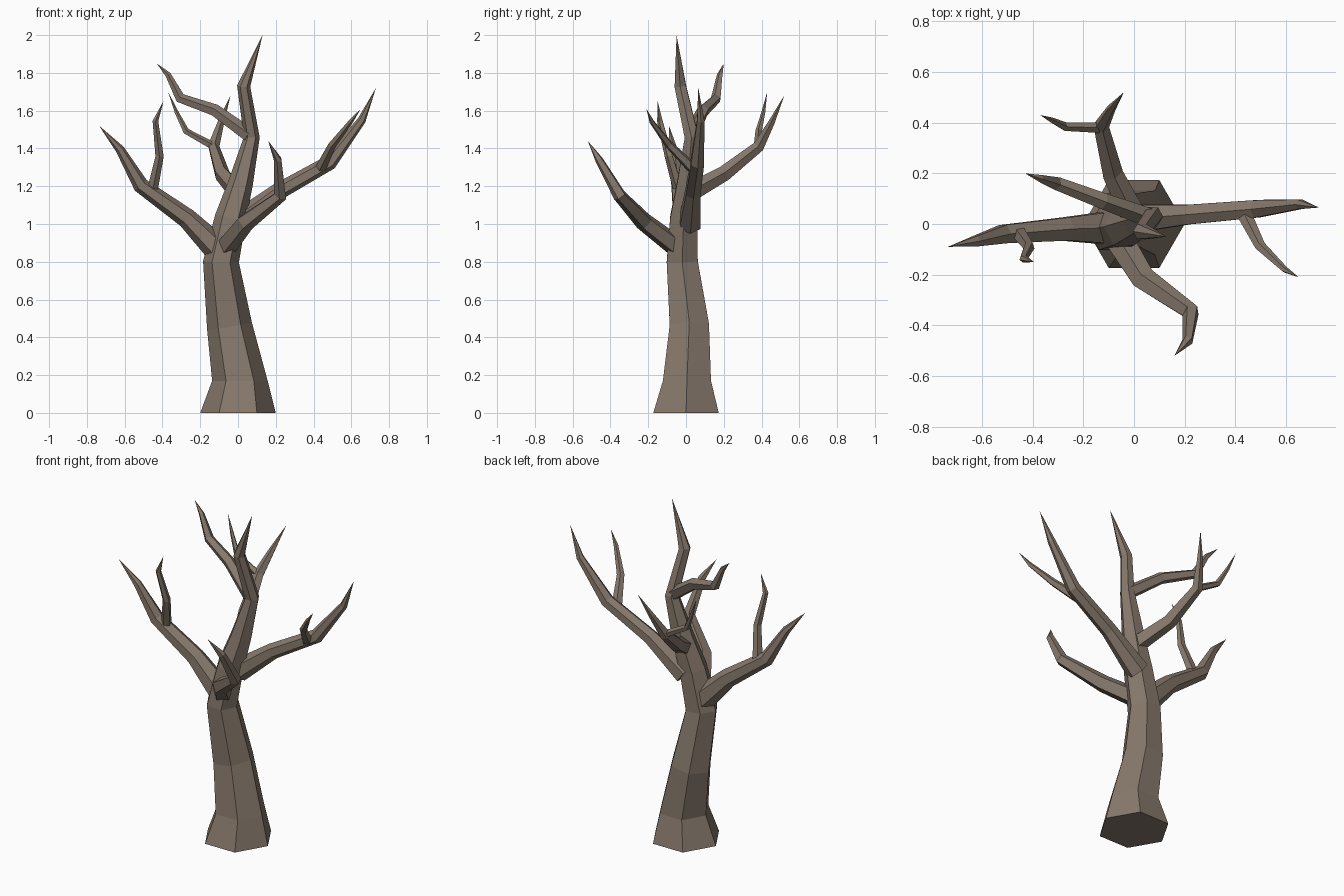
import bpy, bmesh, math
from mathutils import Vector

bark = bpy.data.materials.new("bark")
bark.diffuse_color = (0.24, 0.19, 0.15, 1)


def limb(name, sides, path):
    """Faceted tapering tube through (x, y, z, radius) points, ending in a point."""
    pts = [Vector(p[:3]) for p in path]
    bm = bmesh.new()
    u = Vector((1, 0, 0)) if name == "trunk" else Vector((0, 0, 1))
    rings = []
    for i, p in enumerate(pts[:-1]):
        a = (pts[i + 1] - p).normalized()
        b = (p - pts[i - 1]).normalized() if i else a
        t = (a + b).normalized()
        if name == "trunk" and i < 2:
            t = Vector((0, 0, 1))       # level rings at the ground
        u = (u - t * u.dot(t)).normalized()
        v = t.cross(u)
        r = path[i][3]
        rings.append([bm.verts.new(p + r * (u * math.cos(k) + v * math.sin(k)))
                      for k in (2 * math.pi * j / sides for j in range(sides))])
    tip = bm.verts.new(pts[-1])
    bm.faces.new(rings[0][::-1])
    for j in range(sides):
        k = (j + 1) % sides
        for lo, hi in zip(rings, rings[1:]):
            bm.faces.new((lo[j], lo[k], hi[k], hi[j]))
        bm.faces.new((rings[-1][j], rings[-1][k], tip))
    bmesh.ops.recalc_face_normals(bm, faces=bm.faces)
    me = bpy.data.meshes.new(name)
    bm.to_mesh(me)
    bm.free()
    me.materials.append(bark)
    bpy.context.collection.objects.link(bpy.data.objects.new(name, me))


# Trunk, bending up to the highest tip
limb("trunk", 6, [
    (0, 0, 0, .20), (.01, .005, .17, .147), (-.045, .018, .46, .12),
    (-.09, -.02, .80, .095), (-.04, -.012, 1.03, .083), (.015, .01, 1.22, .065),
    (.073, .03, 1.46, .042), (.03, -.03, 1.73, .035), (.13, -.05, 2.0, 0)])

# Main branches
limb("left_branch", 6, [
    (-.09, -.015, .85, .075), (-.27, -.02, 1.03, .053), (-.515, -.04, 1.205, .042),
    (-.625, -.068, 1.395, .024), (-.735, -.09, 1.52, 0)])
limb("right_branch", 6, [
    (-.01, .02, 1.0, .065), (.21, .037, 1.17, .045), (.485, .06, 1.325, .04),
    (.655, .078, 1.55, .022), (.73, .065, 1.72, 0)])
limb("front_branch", 5, [
    (-.065, -.05, .88, .058), (.04, -.22, 1.01, .05), (.225, -.35, 1.15, .036),
    (.212, -.46, 1.34, .022), (.16, -.52, 1.44, 0)])
limb("back_branch", 5, [
    (0, .03, 1.17, .052), (-.085, .2, 1.265, .043), (-.13, .385, 1.41, .032),
    (-.09, .455, 1.54, .018), (-.04, .52, 1.68, 0)])
limb("upper_branch", 5, [
    (.06, .025, 1.47, .04), (-.12, .09, 1.6, .034), (-.305, .16, 1.665, .028),
    (-.37, .18, 1.79, .016), (-.43, .2, 1.85, 0)])

# Thin twigs
limb("left_twig", 5, [
    (-.455, -.035, 1.17, .03), (-.415, -.09, 1.36, .023),
    (-.437, -.137, 1.545, .016), (-.395, -.15, 1.65, 0)])
limb("right_twig", 5, [
    (.44, .03, 1.30, .03), (.5, -.09, 1.42, .022),
    (.595, -.18, 1.54, .013), (.65, -.21, 1.61, 0)])
limb("back_twig", 5, [
    (-.13, .38, 1.41, .022), (-.275, .385, 1.49, .018),
    (-.325, .41, 1.59, .011), (-.37, .43, 1.70, 0)])
